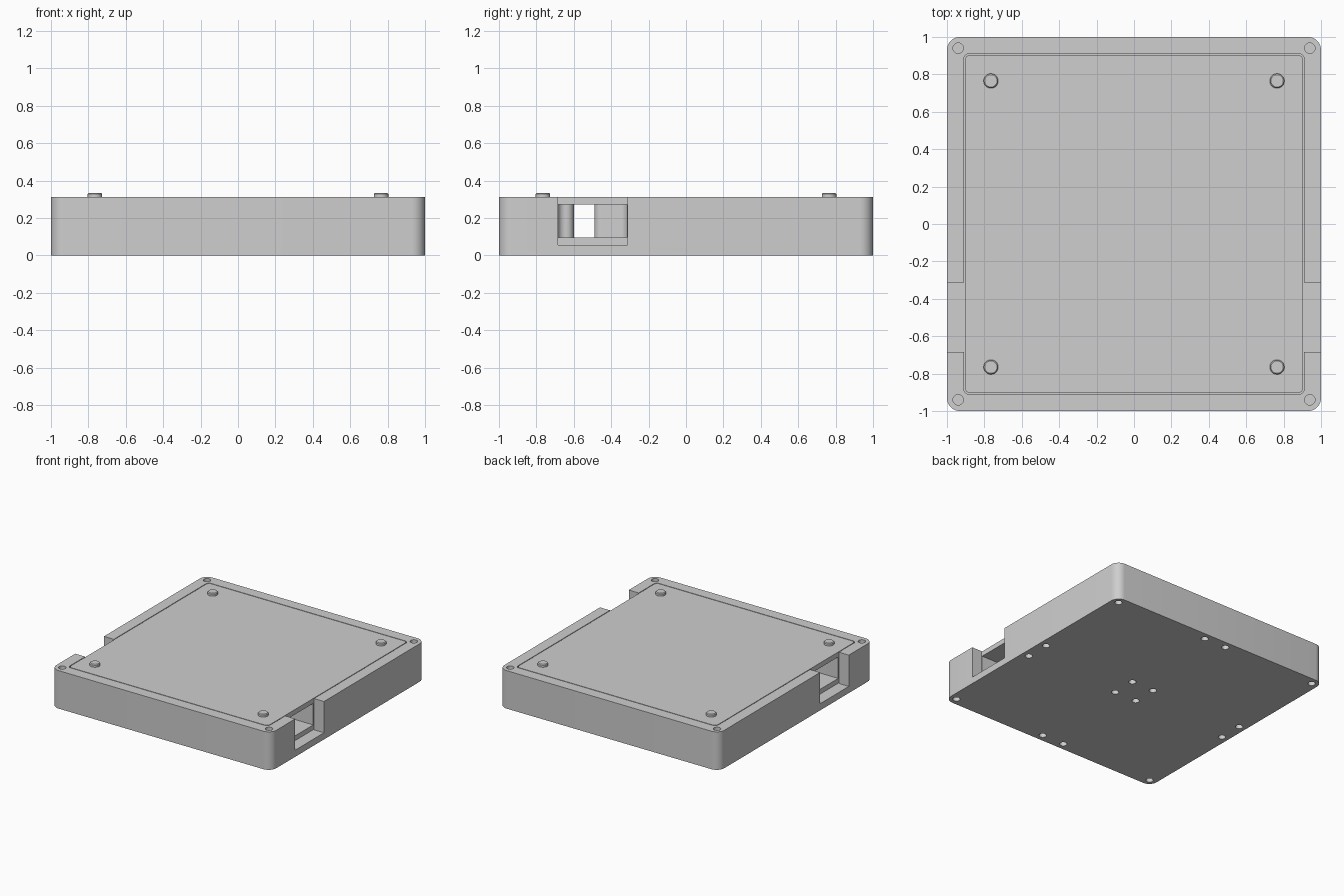
import bpy, bmesh, math

if "Cube" in bpy.data.objects:
    bpy.data.objects.remove(bpy.data.objects["Cube"])

grey = bpy.data.materials.new("light grey")
grey.diffuse_color = (0.62, 0.62, 0.62, 1)
grey.use_nodes = True
grey.node_tree.nodes["Principled BSDF"].inputs["Base Color"].default_value = grey.diffuse_color


def finish(bm, name):
    bmesh.ops.recalc_face_normals(bm, faces=bm.faces)
    me = bpy.data.meshes.new(name)
    bm.to_mesh(me)
    bm.free()
    me.materials.append(grey)
    ob = bpy.data.objects.new(name, me)
    bpy.context.collection.objects.link(ob)
    return ob


def prism(name, pts, z0, z1, r=0.0):
    """Extruded outline with rounded upright edges."""
    bm = bmesh.new()
    face = bm.faces.new([bm.verts.new((x, y, z0)) for x, y in pts])
    ext = bmesh.ops.extrude_face_region(bm, geom=[face])["geom"]
    for v in ext:
        if isinstance(v, bmesh.types.BMVert):
            v.co.z = z1
    if r:
        up = [e for e in bm.edges
              if abs(e.verts[0].co.z - e.verts[1].co.z) > 1e-4]
        bmesh.ops.bevel(bm, geom=up, offset=r, segments=8,
                        profile=0.5, affect='EDGES')
    return finish(bm, name)


def block(name, x0, x1, y0, y1, z0, z1, r=0.0):
    return prism(name, [(x0, y0), (x1, y0), (x1, y1), (x0, y1)], z0, z1, r)


def cylinders(name, places, r, z0, z1, chamfer=0.0):
    """Row of upright cylinders, optionally with a chamfered top."""
    bm = bmesh.new()
    n = 32
    rings = [(r, z0), (r, z1 - chamfer), (r - chamfer, z1)] if chamfer \
        else [(r, z0), (r, z1)]
    for cx, cy in places:
        loops = [[bm.verts.new((cx + q * math.cos(2 * math.pi * i / n),
                                cy + q * math.sin(2 * math.pi * i / n), z))
                  for i in range(n)] for q, z in rings]
        bm.faces.new(loops[0][::-1])
        bm.faces.new(loops[-1])
        for a, b in zip(loops, loops[1:]):
            for i in range(n):
                j = (i + 1) % n
                bm.faces.new((a[i], a[j], b[j], b[i]))
    return finish(bm, name)


def cut(ob, *cutters):
    for c in cutters:
        c.hide_render = True
        c.hide_viewport = False
        c.display_type = 'WIRE'
        m = ob.modifiers.new(c.name, 'BOOLEAN')
        m.object = c
        m.operation = 'DIFFERENCE'
        m.solver = 'EXACT'
    bpy.context.view_layer.objects.active = ob
    for o in bpy.context.selected_objects:
        o.select_set(False)
    ob.select_set(True)
    for m in list(ob.modifiers):
        bpy.ops.object.modifier_apply(modifier=m.name)
    for c in cutters:
        bpy.data.objects.remove(c)


TOP, FLOOR = 0.312, 0.055
signs = (-1, 1)

# Outer case with tray recess, side notches and magnet holes
case = block("outer_case", -1, 1, -1, 1, 0, TOP, 0.07)
grid = (-0.94, -0.1, 0.1, 0.94)
cut(case,
    block("recess_cutter", -0.91, 0.91, -0.91, 0.91, FLOOR, 0.5, 0.03),
    block("notch_cutter", -1.1, 1.1, -0.685, -0.312, FLOOR, 0.5),
    cylinders("bottom_holes", [(x, y) for x in grid for y in grid],
              0.028, -0.1, 0.045),
    cylinders("top_holes", [(0.94 * a, 0.94 * b) for a in signs for b in signs],
              0.028, TOP - 0.045, 0.5))

# Inner tray with a channel that widens to a mouth at each side
tray = block("inner_tray", -0.904, 0.904, -0.904, 0.904,
             FLOOR + 0.0005, TOP, 0.028)
channel = [(-1.1, -0.685), (-0.62, -0.685), (-0.62, -0.60), (0.62, -0.60),
           (0.62, -0.685), (1.1, -0.685), (1.1, -0.315), (0.62, -0.315),
           (0.62, -0.49), (-0.62, -0.49), (-0.62, -0.315), (-1.1, -0.315)]
cut(tray, prism("channel_cutter", channel, 0.095, 0.271, 0.04))

# Stacking pegs on the lid
pegs = cylinders("stacking_pegs",
                 [(0.765 * a, 0.765 * b) for a in signs for b in signs],
                 0.039, TOP - 0.01, 0.334, 0.006)

# Smooth the round edges only
for ob in (case, tray, pegs):
    for o in bpy.context.selected_objects:
        o.select_set(False)
    bpy.context.view_layer.objects.active = ob
    ob.select_set(True)
    bpy.ops.object.shade_smooth_by_angle(angle=math.radians(30))
